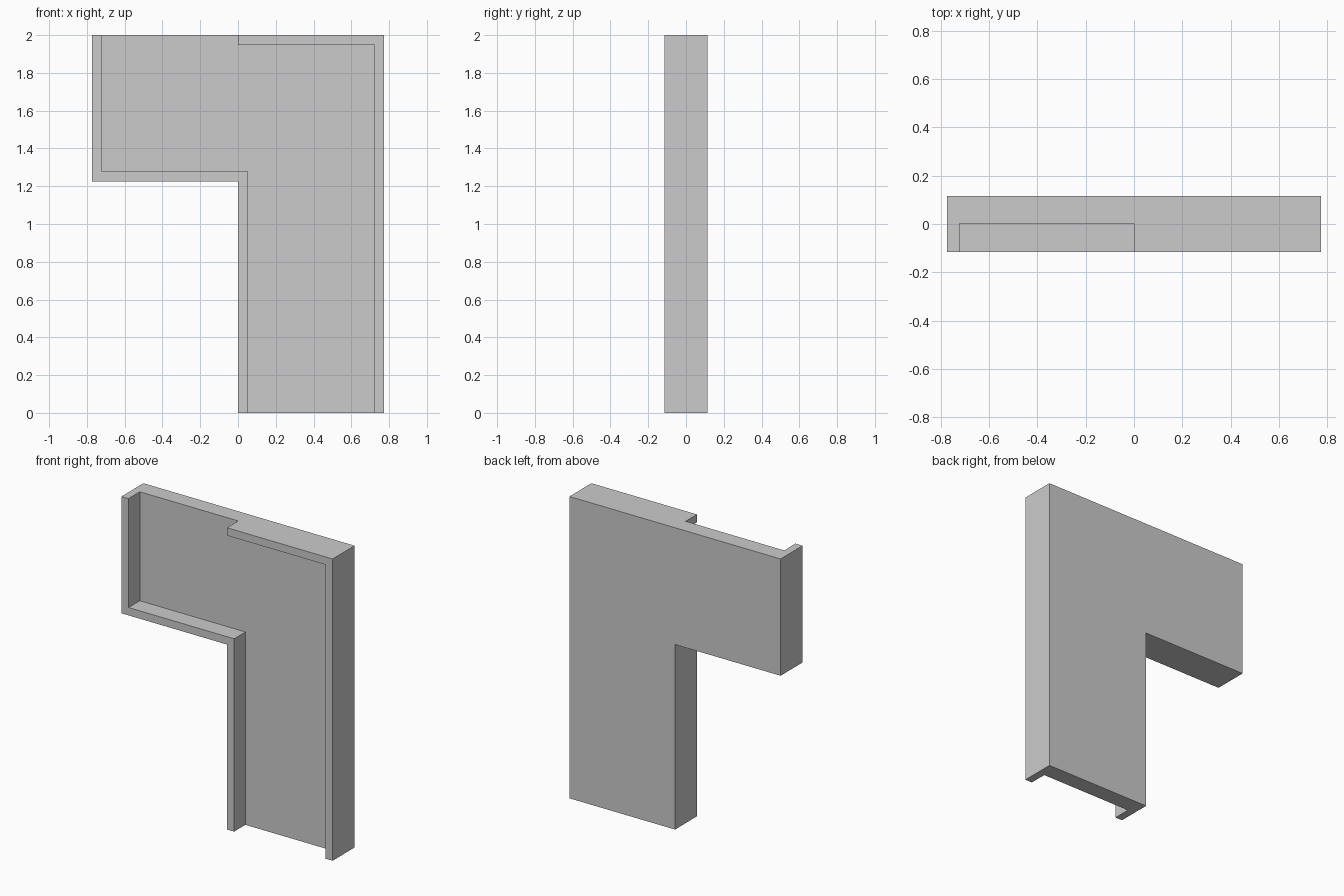
import bpy, bmesh
from mathutils import Vector

if "Cube" in bpy.data.objects:
    bpy.data.objects.remove(bpy.data.objects["Cube"])

W = 0.774    # half width, also the width of each leg
T = 0.052    # rim thickness
D = 0.115    # half depth
SEAM = 0.003 # front face of the back plate
H = 2.0
K = H - W    # underside of the horizontal leg


def extrude_profile(name, points, y0, y1):
    """Extrude an x/z outline from y0 to y1."""
    bm = bmesh.new()
    face = bm.faces.new([bm.verts.new((x, y0, z)) for x, z in points])
    res = bmesh.ops.extrude_face_region(bm, geom=[face], use_keep_orig=True)
    verts = [g for g in res["geom"] if isinstance(g, bmesh.types.BMVert)]
    bmesh.ops.translate(bm, verts=verts, vec=Vector((0, y1 - y0, 0)))
    bmesh.ops.recalc_face_normals(bm, faces=bm.faces[:])
    mesh = bpy.data.meshes.new(name)
    bm.to_mesh(mesh)
    bm.free()
    obj = bpy.data.objects.new(name, mesh)
    bpy.context.collection.objects.link(obj)
    return obj


# L-shaped back plate
extrude_profile("back_plate",
                [(-W, H), (-W, K), (0, K), (0, 0), (W, 0), (W, H)], SEAM, D)

# Rim along the left side and the inner corner
extrude_profile("inner_rim",
                [(-W, H), (-W, K), (0, K), (0, 0), (T, 0), (T, K + T),
                 (-W + T, K + T), (-W + T, H)], -D, SEAM)

# Rim along the top right and the right side, leaving the top left open
extrude_profile("outer_rim",
                [(0, H), (W, H), (W, 0), (W - T, 0), (W - T, H - T),
                 (0, H - T)], -D, SEAM)
